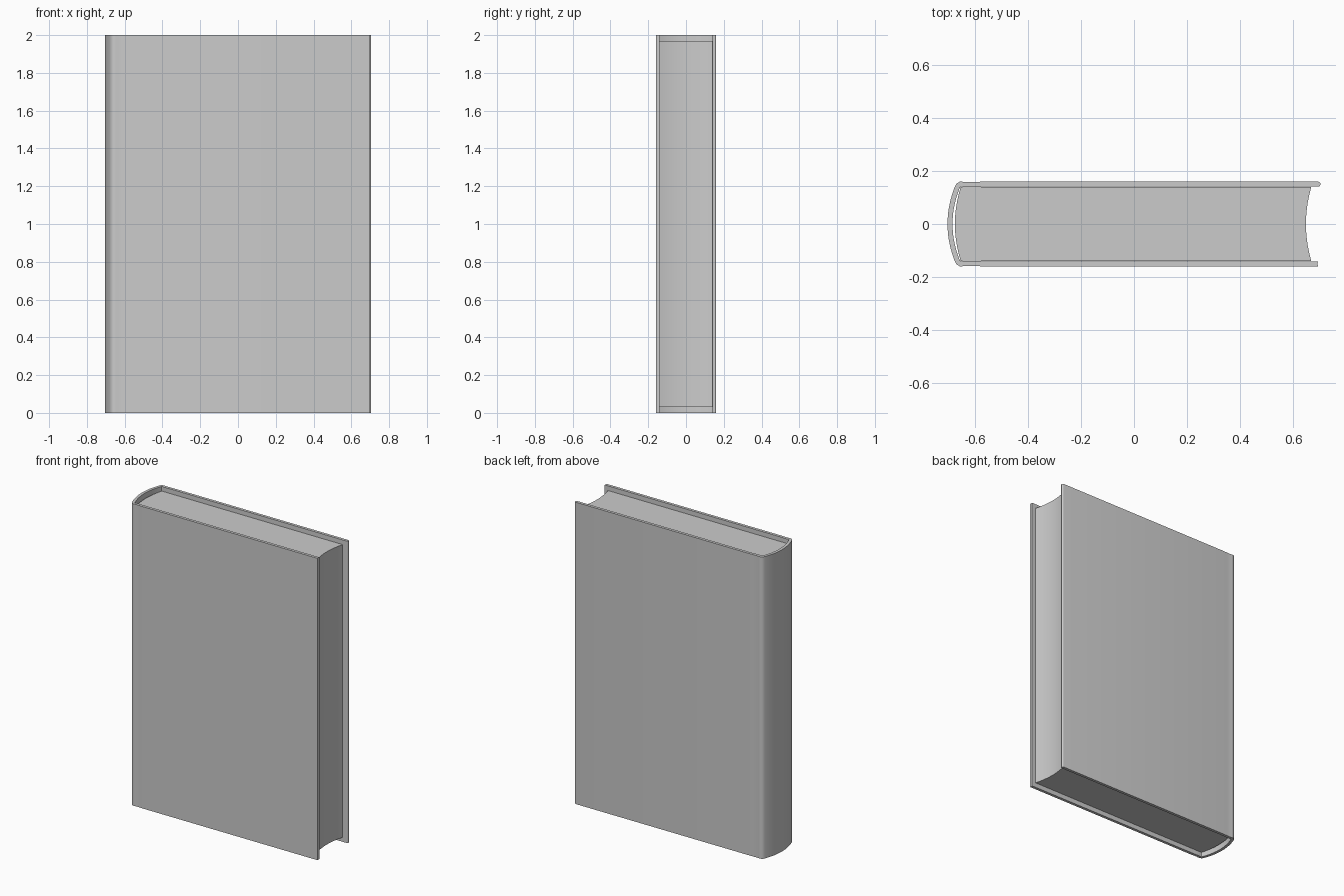
import bpy, bmesh, math
from mathutils import Vector

if "Cube" in bpy.data.objects:
    bpy.data.objects.remove(bpy.data.objects["Cube"])


def prism(name, outline, z0, z1):
    """Extrude a closed xy outline between two heights."""
    bm = bmesh.new()
    face = bm.faces.new([bm.verts.new((x, y, z0)) for x, y in outline])
    out = bmesh.ops.extrude_face_region(bm, geom=[face])
    verts = [g for g in out["geom"] if isinstance(g, bmesh.types.BMVert)]
    bmesh.ops.translate(bm, verts=verts, vec=(0, 0, z1 - z0))
    bmesh.ops.recalc_face_normals(bm, faces=bm.faces)
    mesh = bpy.data.meshes.new(name)
    bm.to_mesh(mesh)
    bm.free()
    ob = bpy.data.objects.new(name, mesh)
    bpy.context.collection.objects.link(ob)
    bpy.ops.object.select_all(action="DESELECT")
    ob.select_set(True)
    bpy.context.view_layer.objects.active = ob
    bpy.ops.object.shade_smooth_by_angle(angle=math.radians(35))
    return ob


# Cover centre line: board, hinge groove, shoulder, rounded spine, then mirrored
R = 0.0095
half = [(0.6955, 0.1505), (-0.57, 0.1505), (-0.61, 0.1495), (-0.635, 0.1488),
        (-0.647, 0.1502), (-0.656, 0.1508), (-0.664, 0.1465)]
half += [(-0.6955 + 0.028 * (y / 0.14) ** 2, y)
         for y in [0.138 * (1 - i / 8) for i in range(9)]]
line = [Vector(p) for p in half + [(x, -y) for x, y in reversed(half[:-1])]]

# Thicken the centre line into the cover's section
left, right = [], []
for i, p in enumerate(line):
    t = (line[min(i + 1, len(line) - 1)] - line[max(i - 1, 0)]).normalized()
    n = Vector((-t.y, t.x)) * R
    left.append(p + n)
    right.append(p - n)


def cap(c, start):
    """Half-round fore edge of a board."""
    return [c + R * Vector((math.cos(a), math.sin(a)))
            for a in [start + math.pi * k / 8 for k in range(1, 8)]]


section = (left + list(reversed(cap(line[-1], -math.pi / 2)))[::-1]
           if left[-1].y < line[-1].y else left + cap(line[-1], math.pi / 2)[::-1])
section += list(reversed(right))
first = cap(line[0], -math.pi / 2)
section += first if right[0].y < line[0].y else first[::-1]
prism("cover", [tuple(p) for p in section], 0, 2)

# Page block with rounded back and hollow fore edge
W = 0.1395
ys = [W * (i / 8 - 1) for i in range(17)]
pages = [(0.65 + 0.02 * (y / W) ** 2, y) for y in ys]
pages += [(-0.677 + 0.022 * (y / W) ** 2, y) for y in reversed(ys)]
prism("page_block", pages, 0.03, 1.97)
